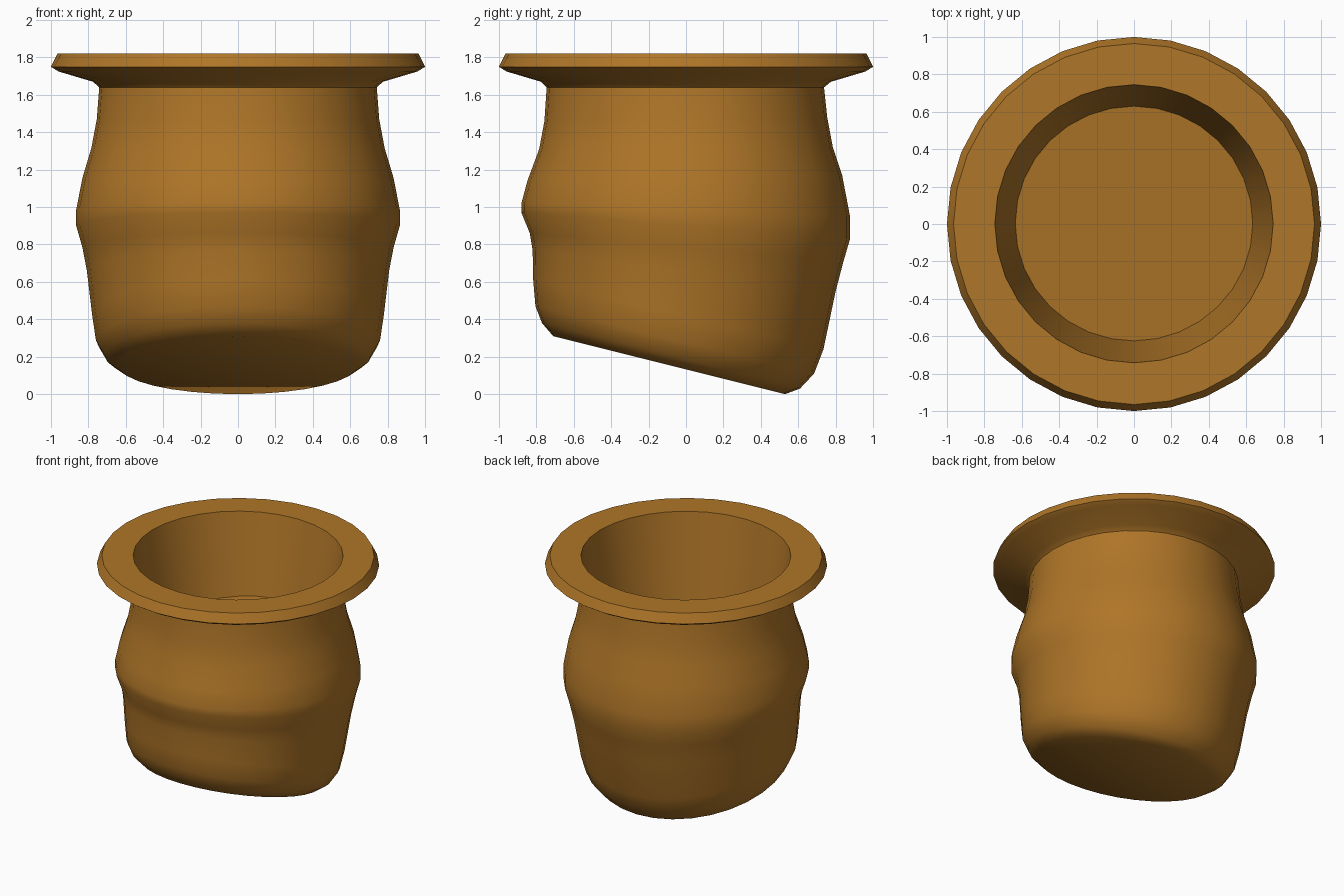
import bpy, bmesh, math

if "Cube" in bpy.data.objects:
    bpy.data.objects.remove(bpy.data.objects["Cube"])

N = 32
mat = bpy.data.materials.new("ochre brown")
mat.diffuse_color = (0.43, 0.18, 0.021, 1)
mat.use_nodes = True
mat.node_tree.nodes["Principled BSDF"].inputs["Base Color"].default_value = mat.diffuse_color

# Rings from base to rim to cavity floor:
# front (y, z), back (y, z), half width
rings = [
    # tilted body
    (-.71, .31, .53, 0, .64),
    (-.77, .38, .61, .03, .71),
    (-.805, .47, .685, .11, .76),
    (-.817, .61, .735, .24, .78),
    (-.82, .77, .80, .55, .808),
    (-.835, .86, .842, .71, .832),
    (-.88, .97, .877, .83, .865),
    (-.88, 1.02, .877, .95, .865),
    (-.848, 1.14, .835, 1.17, .832),
    (-.785, 1.31, .785, 1.32, .784),
    (-.757, 1.46, .755, 1.48, .755),
    (-.745, 1.64, .738, 1.64, .742),
    # flared rim
    (-.775, 1.67, .775, 1.67, .775),
    (-.96, 1.725, .96, 1.725, .96),
    (-1, 1.75, 1, 1.75, 1),
    (-.965, 1.82, .965, 1.82, .965),
    (-.742, 1.82, .745, 1.82, .744),
    # cavity with sloping floor
    (-.625, 1.08, .63, 1.22, .635),
]

bm = bmesh.new()
loops = []
for y0, z0, y1, z1, w in rings:
    loop = []
    for i in range(N):
        a = 2 * math.pi * i / N
        t = math.sin(a)
        loop.append(bm.verts.new((w * math.cos(a),
                                  (y0 + y1) / 2 + t * (y1 - y0) / 2,
                                  (z0 + z1) / 2 + t * (z1 - z0) / 2)))
    loops.append(loop)
for a, b in zip(loops, loops[1:]):
    for i in range(N):
        j = (i + 1) % N
        bm.faces.new((a[i], a[j], b[j], b[i]))
bm.faces.new(loops[0][::-1])   # base
bm.faces.new(loops[-1])        # cavity floor
bmesh.ops.recalc_face_normals(bm, faces=bm.faces)

mesh = bpy.data.meshes.new("pot")
bm.to_mesh(mesh)
bm.free()
mesh.materials.append(mat)
pot = bpy.data.objects.new("pot", mesh)
bpy.context.collection.objects.link(pot)
bpy.context.view_layer.objects.active = pot
pot.select_set(True)
bpy.ops.object.shade_smooth_by_angle(angle=math.radians(38))
